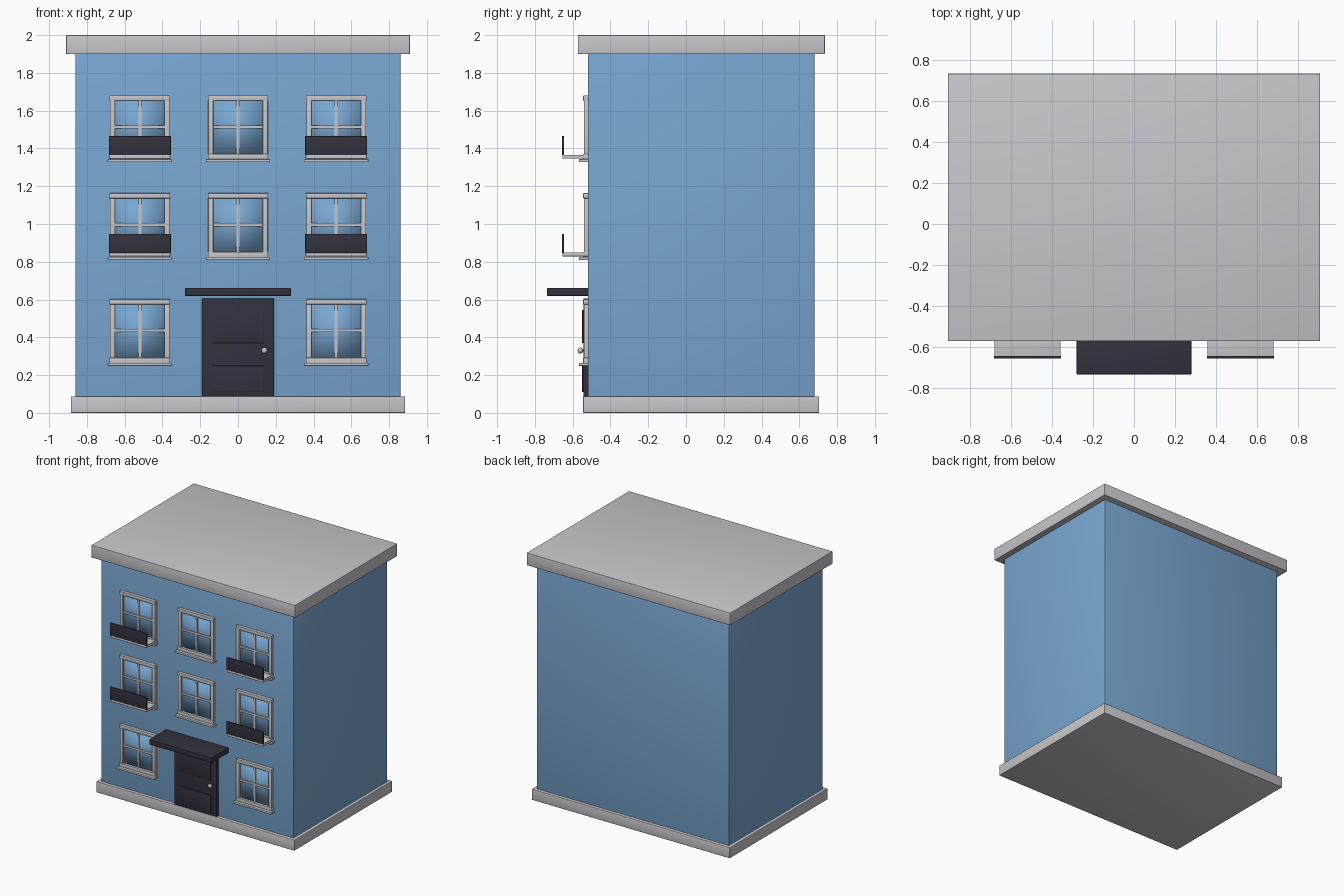
import bpy
import bmesh
from mathutils import Vector

if "Cube" in bpy.data.objects:
    bpy.data.objects.remove(bpy.data.objects["Cube"])


def material(name, rgb):
    m = bpy.data.materials.new(name)
    m.diffuse_color = (*rgb, 1.0)
    m.use_nodes = True
    m.node_tree.nodes["Principled BSDF"].inputs["Base Color"].default_value = m.diffuse_color
    return m


BLUE = material("wall blue", (0.19, 0.385, 0.64))
STONE = material("pale stone", (0.58, 0.58, 0.61))
DARK = material("dark slate", (0.033, 0.031, 0.047))

WALL_Y = -0.52  # plane of the front wall


def finish(name, bm, mat, smooth=False):
    mesh = bpy.data.meshes.new(name)
    bm.to_mesh(mesh)
    bm.free()
    mesh.materials.append(mat)
    for p in mesh.polygons:
        p.use_smooth = smooth
    ob = bpy.data.objects.new(name, mesh)
    bpy.context.collection.objects.link(ob)
    return ob


def box(name, x, y, z, mat, bevel=0.0, smooth=False):
    """Box from (min, max) pairs, optionally with rounded edges."""
    bm = bmesh.new()
    bmesh.ops.create_cube(bm, size=1)
    size = Vector((x[1] - x[0], y[1] - y[0], z[1] - z[0]))
    mid = Vector((sum(x), sum(y), sum(z))) / 2
    for v in bm.verts:
        v.co = Vector(a * b for a, b in zip(v.co, size)) + mid
    if bevel:
        bmesh.ops.bevel(bm, geom=bm.edges[:], offset=bevel, segments=3,
                        profile=0.5, affect='EDGES')
    return finish(name, bm, mat, smooth or bevel > 0)


# Main masses
box("walls", (-0.86, 0.86), (WALL_Y, 0.68), (0.003, 1.92), BLUE, 0.006)
box("plinth", (-0.885, 0.885), (-0.545, 0.705), (0, 0.087), STONE, 0.003)
box("roof_slab", (-0.91, 0.91), (-0.572, 0.735), (1.90, 2.0), STONE, 0.003)


def window(tag, cx, top):
    """Glass pane, frame, glazing bars and sill."""
    front = -0.541
    back = WALL_Y + 0.01
    bottom = top - 0.34
    box("glass_" + tag, (cx - 0.14, cx + 0.14), (-0.525, back),
        (bottom + 0.01, top - 0.01), BLUE, smooth=True)
    for side in (-1, 1):
        xs = sorted((cx + side * 0.131, cx + side * 0.158))
        box("window_jamb_" + tag, xs, (front, back), (bottom, top - 0.02), STONE, 0.002)
    box("window_head_" + tag, (cx - 0.16, cx + 0.16), (front - 0.003, back),
        (top - 0.027, top), STONE, 0.002)
    box("window_rail_" + tag, (cx - 0.16, cx + 0.16), (front - 0.003, back),
        (bottom, bottom + 0.03), STONE, 0.002)
    box("glazing_upright_" + tag, (cx - 0.008, cx + 0.008), (-0.532, back),
        (bottom, top - 0.01), STONE)
    mid = top - 0.167
    box("glazing_crossbar_" + tag, (cx - 0.14, cx + 0.14), (-0.534, back),
        (mid - 0.008, mid + 0.008), STONE)
    box("window_sill_" + tag, (cx - 0.17, cx + 0.17), (-0.566, back),
        (top - 0.353, top - 0.337), STONE, 0.002)


def balcony(tag, cx, top):
    """Shallow ledge with a solid dark front panel."""
    box("balcony_ledge_" + tag, (cx - 0.162, cx + 0.162), (-0.655, WALL_Y + 0.01),
        (top - 0.334, top - 0.314), STONE, 0.002)
    box("balcony_panel_" + tag, (cx - 0.164, cx + 0.164), (-0.657, -0.645),
        (top - 0.316, top - 0.215), DARK, 0.002)


# Three storeys of windows; the ground floor has the door in the middle
for floor, top in (("ground", 0.602), ("first", 1.163), ("second", 1.68)):
    for col, cx in (("left", -0.52), ("middle", 0.0), ("right", 0.52)):
        tag = floor + "_" + col
        if floor == "ground" and col == "middle":
            continue
        window(tag, cx, top)
        if floor != "ground" and col != "middle":
            balcony(tag, cx, top)

# Door with raised panels and a round knob
box("door", (-0.19, 0.19), (-0.543, WALL_Y + 0.01), (0.086, 0.605), DARK, 0.002)
for name, z in (("upper", (0.37, 0.545)), ("lower", (0.11, 0.25))):
    box("door_panel_" + name, (-0.138, 0.138), (-0.55, -0.54), z, DARK, 0.003)


def knob(name, centre, radius, depth):
    bm = bmesh.new()
    bmesh.ops.create_uvsphere(bm, u_segments=20, v_segments=12, radius=radius)
    for v in bm.verts:
        v.co = Vector((v.co.x, v.co.y * depth, v.co.z)) + Vector(centre)
    return finish(name, bm, STONE, True)


knob("door_knob", (0.14, -0.559, 0.33), 0.016, 0.9)
box("knob_stem", (0.133, 0.147), (-0.555, -0.54), (0.323, 0.337), STONE)

# Canopy over the door
box("door_canopy", (-0.28, 0.28), (-0.735, WALL_Y + 0.01), (0.62, 0.661), DARK, 0.003)
